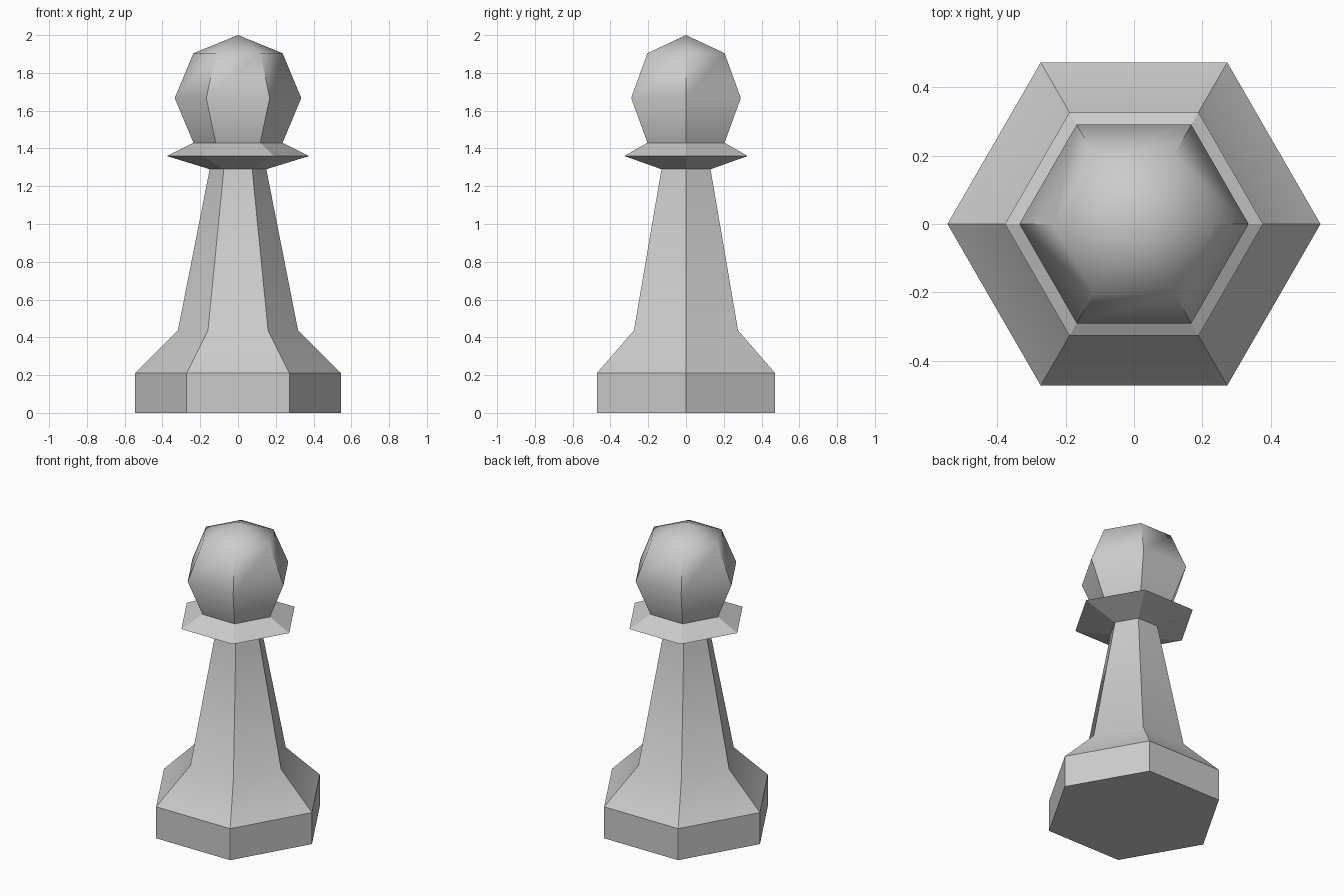
import bpy, bmesh
from math import cos, sin, pi, radians

if "Cube" in bpy.data.objects:
    bpy.data.objects.remove(bpy.data.objects["Cube"])

SIDES = 6


def hex_lathe(name, profile, smooth_angle=None, cap_bottom=False):
    """Sweep a (radius, height) profile around z in six flat sides."""
    bm = bmesh.new()
    rings = []
    for r, z in profile:
        if r == 0:
            rings.append([bm.verts.new((0, 0, z))] * SIDES)
        else:
            rings.append([bm.verts.new((r * cos(2 * pi * i / SIDES),
                                        r * sin(2 * pi * i / SIDES), z))
                          for i in range(SIDES)])
    for low, high in zip(rings, rings[1:]):
        for i in range(SIDES):
            j = (i + 1) % SIDES
            quad = [low[i], low[j], high[j], high[i]]
            bm.faces.new(list(dict.fromkeys(quad)))  # triangle at the tip
    if cap_bottom:
        bm.faces.new(rings[0][::-1])
    mesh = bpy.data.meshes.new(name)
    bm.to_mesh(mesh)
    bm.free()
    obj = bpy.data.objects.new(name, mesh)
    bpy.context.collection.objects.link(obj)
    if smooth_angle:
        bpy.ops.object.select_all(action='DESELECT')
        obj.select_set(True)
        bpy.context.view_layer.objects.active = obj
        bpy.ops.object.shade_smooth_by_angle(angle=radians(smooth_angle))
    return obj


# Foot block
hex_lathe("base", [(0.545, 0), (0.545, 0.21)], cap_bottom=True)
# Flared, tapering stem
hex_lathe("stem", [(0.545, 0.21), (0.318, 0.437), (0.15, 1.29)], 35)
# Sharp-edged collar
hex_lathe("collar", [(0.15, 1.29), (0.377, 1.36), (0.236, 1.43)])
# Faceted head, smooth vertically, creased between the sides
hex_lathe("head", [(0.236, 1.43), (0.335, 1.667), (0.236, 1.904), (0, 2.0)], 50)
